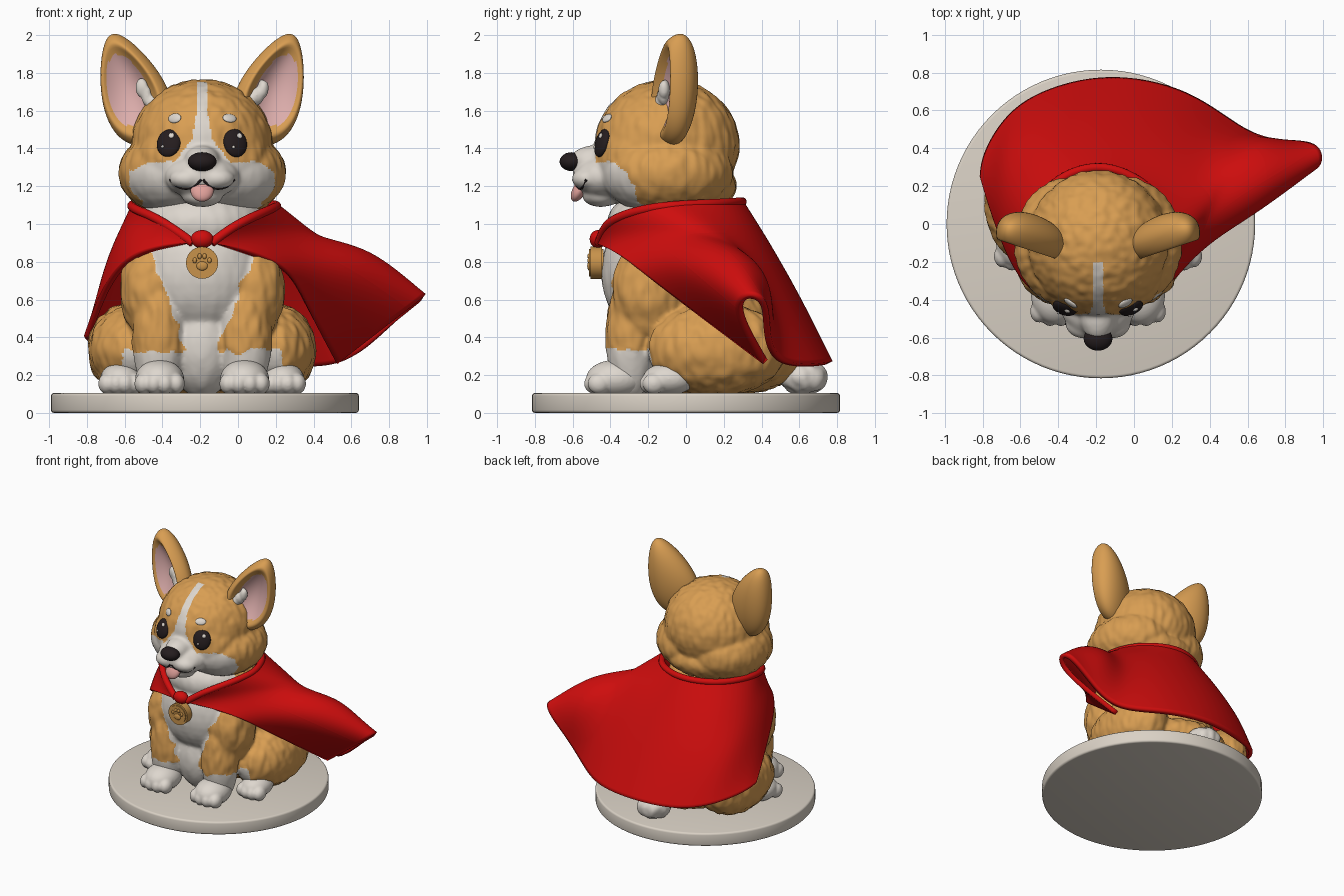
import bpy
import bmesh
import math
from mathutils import Matrix, Vector, noise
from mathutils.bvhtree import BVHTree

CENTRE = -0.19      # the dog sits left of the origin, the cape blows the other way
SIDES = (-1, 1)

old = bpy.data.objects.get("Cube")
if old:
    bpy.data.objects.remove(old, do_unlink=True)


def material(name, *rgb):
    mat = bpy.data.materials.new(name)
    mat.use_nodes = True
    colour = (*rgb, 1)
    mat.diffuse_color = colour
    shader = mat.node_tree.nodes["Principled BSDF"]
    shader.inputs["Base Color"].default_value = colour
    shader.inputs["Roughness"].default_value = 0.8
    return mat


TAN = material("tan fur", 0.69, 0.34, 0.085)
WHITE = material("white fur", 0.73, 0.68, 0.62)
RED = material("red cloth", 0.63, 0.004, 0.004)
STONE = material("pale stone", 0.70, 0.64, 0.56)
PINK = material("ear pink", 0.72, 0.42, 0.41)
TONGUE = material("tongue pink", 0.76, 0.36, 0.33)
DARK = material("dark brown", 0.018, 0.012, 0.013)
GOLD = material("medal gold", 0.58, 0.29, 0.07)


def finish(name, bm, mats, x=CENTRE):
    mesh = bpy.data.meshes.new(name)
    bmesh.ops.recalc_face_normals(bm, faces=bm.faces)
    bm.to_mesh(mesh)
    bm.free()
    for mat in mats:
        mesh.materials.append(mat)
    mesh.shade_smooth()
    mesh.set_sharp_from_angle(angle=math.radians(50))
    obj = bpy.data.objects.new(name, mesh)
    obj.location.x = x
    bpy.context.collection.objects.link(obj)
    return obj


def add_blob(bm, centre, radii, turn=None, u=32, v=20):
    place = Matrix.Translation(centre) @ (turn or Matrix()) @ Matrix.Diagonal((*radii, 1))
    bmesh.ops.create_uvsphere(bm, u_segments=u, v_segments=v, radius=1, matrix=place)


def blob(name, centre, radii, mat, turn=None):
    bm = bmesh.new()
    add_blob(bm, centre, radii, turn)
    return finish(name, bm, [mat])


def both(blobs):
    """Expand blobs that stand off the middle into mirrored pairs."""
    for (x, y, z), radii in blobs:
        for s in (SIDES if x else (1,)):
            yield (s * x, y, z), radii


def fuse(name, blobs, mats, voxel, smooth, fur=0, rule=None):
    """Melt blobs into one skin, ruffle it like fur and colour it by rule."""
    bm = bmesh.new()
    for centre, radii in blobs:
        add_blob(bm, centre, radii)
    obj = finish(name, bm, [])
    remesh = obj.modifiers.new("Skin", "REMESH")
    remesh.mode = "VOXEL"
    remesh.voxel_size = voxel
    soften = obj.modifiers.new("Soften", "SMOOTH")
    soften.iterations = smooth
    graph = bpy.context.evaluated_depsgraph_get()
    mesh = bpy.data.meshes.new_from_object(obj.evaluated_get(graph))
    obj.modifiers.clear()
    obj.data = mesh
    mesh.name = name
    mesh.materials.clear()
    for mat in mats:
        mesh.materials.append(mat)
    if fur:
        moves = []
        for v in mesh.vertices:
            calm = 0.25 if rule and rule(v.co) else 1
            p = Vector((v.co.x * 22, v.co.y * 22, v.co.z * 11))
            moves.append(v.co + v.normal * noise.noise(p) * fur * calm)
        for v, co in zip(mesh.vertices, moves):
            v.co = co
    if rule:
        for face in mesh.polygons:
            face.material_index = int(rule(face.center))
    mesh.shade_smooth()
    return obj


def tube(name, points, radius, mat, x=CENTRE):
    curve = bpy.data.curves.new(name, "CURVE")
    curve.dimensions = "3D"
    curve.bevel_depth = radius
    curve.bevel_resolution = 4
    curve.use_fill_caps = True
    line = curve.splines.new("NURBS")
    line.points.add(len(points) - 1)
    for point, co in zip(line.points, points):
        point.co = (*co, 1)
    line.use_endpoint_u = True
    line.order_u = 3
    curve.materials.append(mat)
    obj = bpy.data.objects.new(name, curve)
    obj.location.x = x
    bpy.context.collection.objects.link(obj)


# Round stand
bm = bmesh.new()
bmesh.ops.create_cone(bm, cap_ends=True, segments=96, radius1=0.815, radius2=0.815, depth=0.105,
                      matrix=Matrix.Translation((0, 0, 0.0525)))
rims = [e for e in bm.edges if abs(e.verts[0].co.z - e.verts[1].co.z) < 0.001]
bmesh.ops.bevel(bm, geom=rims, offset=0.015, segments=3, affect="EDGES", profile=0.5)
finish("stand", bm, [STONE], -0.175)


# Body with white bib and white lower front legs
def body_white(p):
    ragged = 0.03 * noise.noise(p * 14)
    bib = p.y < -0.2 and abs(p.x) < 0.085 + (p.z - 0.35) * 0.38 + ragged
    sock = p.z < 0.33 + ragged and p.y < -0.14 and abs(p.x) < 0.42
    return bib or sock


fuse("body", both([
    ((0, -0.14, 0.74), (0.36, 0.31, 0.36)),
    ((0, -0.09, 1.0), (0.35, 0.33, 0.2)),
    ((0, 0.08, 0.45), (0.40, 0.40, 0.36)),
    ((0, 0.2, 0.28), (0.42, 0.42, 0.19)),
    ((0, -0.18, 0.36), (0.19, 0.2, 0.28)),
    ((0.28, -0.19, 0.65), (0.155, 0.2, 0.27)),
    ((0.23, -0.29, 0.40), (0.14, 0.135, 0.33)),
    ((0.38, 0.165, 0.335), (0.225, 0.37, 0.245)),
]), [TAN, WHITE], 0.012, 10, 0.01, body_white)

# Paws and tail
for s in SIDES:
    side = "left" if s > 0 else "right"
    for name, x, y, r, back in (("front", 0.225, -0.37, 0.13, 0.16), ("hind", 0.43, -0.09, 0.11, 0.14)):
        toes = [((s * x + k * r * 0.45, y - back * (0.75 - 0.12 * abs(k)), 0.155), (0.046, 0.06, 0.055))
                for k in (-1.5, -0.5, 0.5, 1.5)]
        pad = [((s * x, y, 0.18), (r, back, r * 0.78))]
        fuse(f"{side}_{name}_paw", pad + toes, [WHITE], 0.009, 5)
fuse("tail", [((0.04, 0.62, 0.19), (0.13, 0.13, 0.095))], [WHITE], 0.012, 4, 0.01)


# Head with white muzzle and blaze
def head_white(p):
    side = abs(p.x)
    ragged = 0.02 * noise.noise(p * 12)
    blaze = p.y < -0.2 and side < 0.024 + max(0, 1.62 - p.z) * 0.17 + max(0, 1.45 - p.z) * 0.6
    mask = p.y < -0.27 + ragged and p.z < 1.33 - max(0, side - 0.27) * 0.4 + ragged and side < 0.385
    return blaze or mask


head = fuse("head", both([
    ((0, -0.1, 1.42), (0.375, 0.385, 0.345)),
    ((0.14, -0.1, 1.27), (0.305, 0.35, 0.23)),
    ((0, -0.03, 1.2), (0.36, 0.3, 0.16)),
    ((0, -0.29, 1.34), (0.34, 0.2, 0.25)),
    ((0, -0.43, 1.25), (0.2, 0.17, 0.12)),
    ((0, -0.46, 1.33), (0.1, 0.16, 0.09)),
    ((0.075, -0.52, 1.24), (0.1, 0.085, 0.06)),
    ((0, -0.45, 1.15), (0.11, 0.1, 0.06)),
]), [TAN, WHITE], 0.011, 9, 0.008, head_white)
skin = BVHTree.FromPolygons([v.co for v in head.data.vertices],
                            [tuple(f.vertices) for f in head.data.polygons])


def on_face(x, z):
    hit, normal, _, _ = skin.ray_cast(Vector((x, -2, z)), Vector((0, 1, 0)))
    return hit, normal


# Eyes, brows, smile, nose and tongue
for s in SIDES:
    side = "left" if s > 0 else "right"
    hit, normal = on_face(s * 0.177, 1.43)
    turn = normal.to_track_quat("Z", "Y").to_matrix().to_4x4()
    blob(f"{side}_eye", hit - normal * 0.004, (0.066, 0.077, 0.03), DARK, turn)
    for right, up, r in ((0.018, 0.032, 0.015), (-0.024, -0.03, 0.008)):
        bulge = 0.026 * math.sqrt(1 - (right / 0.066) ** 2 - (up / 0.077) ** 2)
        glint = hit + turn.to_3x3() @ Vector((right, up, bulge))
        blob(f"{side}_eye_glint", glint, (r, r, 0.008), WHITE, turn)
    hit, normal = on_face(s * 0.145, 1.56)
    turn = normal.to_track_quat("Z", "Y").to_matrix().to_4x4()
    blob(f"{side}_brow", hit, (0.04, 0.027, 0.012), WHITE, turn)
    smile = [(0.005, 1.235), (0.04, 1.195), (0.09, 1.185), (0.14, 1.2), (0.17, 1.235)]
    tube(f"{side}_smile", [on_face(s * x, z)[0] for x, z in smile], 0.007, DARK)

blob("nose", (0, -0.605, 1.33), (0.076, 0.064, 0.05), DARK)
blob("tongue", (0, -0.565, 1.18), (0.062, 0.035, 0.068), TONGUE, Matrix.Rotation(-0.5, 4, "X"))

# Ears: spheres flattened into cupped shells, pink inside towards the outer rim
for s in SIDES:
    side = "left" if s > 0 else "right"
    bm = bmesh.new()
    bmesh.ops.create_uvsphere(bm, u_segments=64, v_segments=48, radius=1)
    for face in bm.faces:
        c = face.calc_center_median()
        face.material_index = int(c.z > 0 and math.hypot(c.x - s * 0.08, c.y) < 0.64)
    for v in bm.verts:
        x, up, front = v.co
        r = math.hypot(x, up)
        if front > 0:
            cup = max(0, 1 - (r / 0.85) ** 2)
            depth = -0.085 * min(1, front * 1.6) + 0.09 * cup
        else:
            depth = -0.115 * front
        v.co = (x * 0.172 * (1 - 0.36 * up), depth, up * 0.31)
    place = (Matrix.Translation((s * 0.37, -0.06, 1.715)) @ Matrix.Rotation(s * 0.32, 4, "Z")
             @ Matrix.Rotation(s * 0.37, 4, "Y"))
    bmesh.ops.transform(bm, matrix=place, verts=bm.verts)
    finish(f"{side}_ear", bm, [TAN, PINK])
    tuft = [(place @ Vector((-s * (0.1 - 0.012 * k), -0.035, -0.17 + 0.05 * k)), (0.03, 0.03, 0.05))
            for k in range(4)]
    fuse(f"{side}_ear_tuft", tuft, [WHITE], 0.009, 5, 0.012)

# Cape: each strip runs from the collar down to the hem, from right edge round to left edge
strips = [
    [(-.24, -.46, .90), (-.56, -.38, .86), (-.71, -.04, .66), (-.80, .25, .40)],
    [(-.40, -.42, 1.02), (-.63, -.2, .94), (-.73, .12, .72), (-.79, .37, .37)],
    [(-.60, -.12, 1.1), (-.65, .1, .96), (-.70, .41, .67), (-.65, .60, .31)],
    [(-.48, .2, 1.11), (-.52, .37, .91), (-.47, .56, .62), (-.42, .72, .26)],
    [(-.19, .33, 1.12), (-.19, .44, .91), (-.15, .61, .61), (-.1, .785, .27)],
    [(.1, .2, 1.11), (.15, .37, .93), (.22, .53, .62), (.3, .70, .25)],
    [(.22, -.05, 1.1), (.36, .2, .98), (.46, .39, .66), (.58, .47, .25)],
    [(.18, -.22, 1.08), (.41, .12, .95), (.68, .52, .74), (.77, .42, .43)],
    [(.06, -.38, 1.03), (.36, .04, .92), (.74, .24, .92), (1.02, .43, .64)],
    [(-.05, -.44, .97), (.33, -.08, .87), (.60, -.03, .79), (.96, .22, .61)],
    [(-.14, -.46, .90), (.26, -.29, .80), (.34, -.02, .60), (.52, .42, .27)],
]
bm = bmesh.new()
grid = [[bm.verts.new(co) for co in strip] for strip in strips]
for a, b in zip(grid, grid[1:]):
    for i in range(len(a) - 1):
        bm.faces.new((a[i], a[i + 1], b[i + 1], b[i]))
cape = finish("cape", bm, [RED], 0)
subdivide = cape.modifiers.new("Drape", "SUBSURF")
subdivide.levels = subdivide.render_levels = 4
subdivide.boundary_smooth = "PRESERVE_CORNERS"
thick = cape.modifiers.new("Cloth", "SOLIDIFY")
thick.thickness = 0.035
thick.offset = 0
tube("cape_collar", [strip[0] for strip in strips], 0.024, RED, 0)
blob("cape_knot", (0, -0.465, 0.92), (0.06, 0.045, 0.048), RED)

# Medal with a raised rim and paw pads
bm = bmesh.new()
facing = Matrix.Translation((0, -0.475, 0.795)) @ Matrix.Rotation(math.pi / 2, 4, "X")
for depth, radius in ((0.06, 0.085), (0.075, 0.072)):
    bmesh.ops.create_cone(bm, cap_ends=True, segments=40, radius1=radius, radius2=radius,
                          depth=depth, matrix=facing)
add_blob(bm, (0, -0.513, 0.778), (0.03, 0.01, 0.024), None, 16, 10)
for k in (-1.5, -0.5, 0.5, 1.5):
    add_blob(bm, (k * 0.026, -0.513, 0.832 - 0.011 * k * k), (0.011, 0.009, 0.015), None, 12, 8)
finish("medal", bm, [GOLD])
